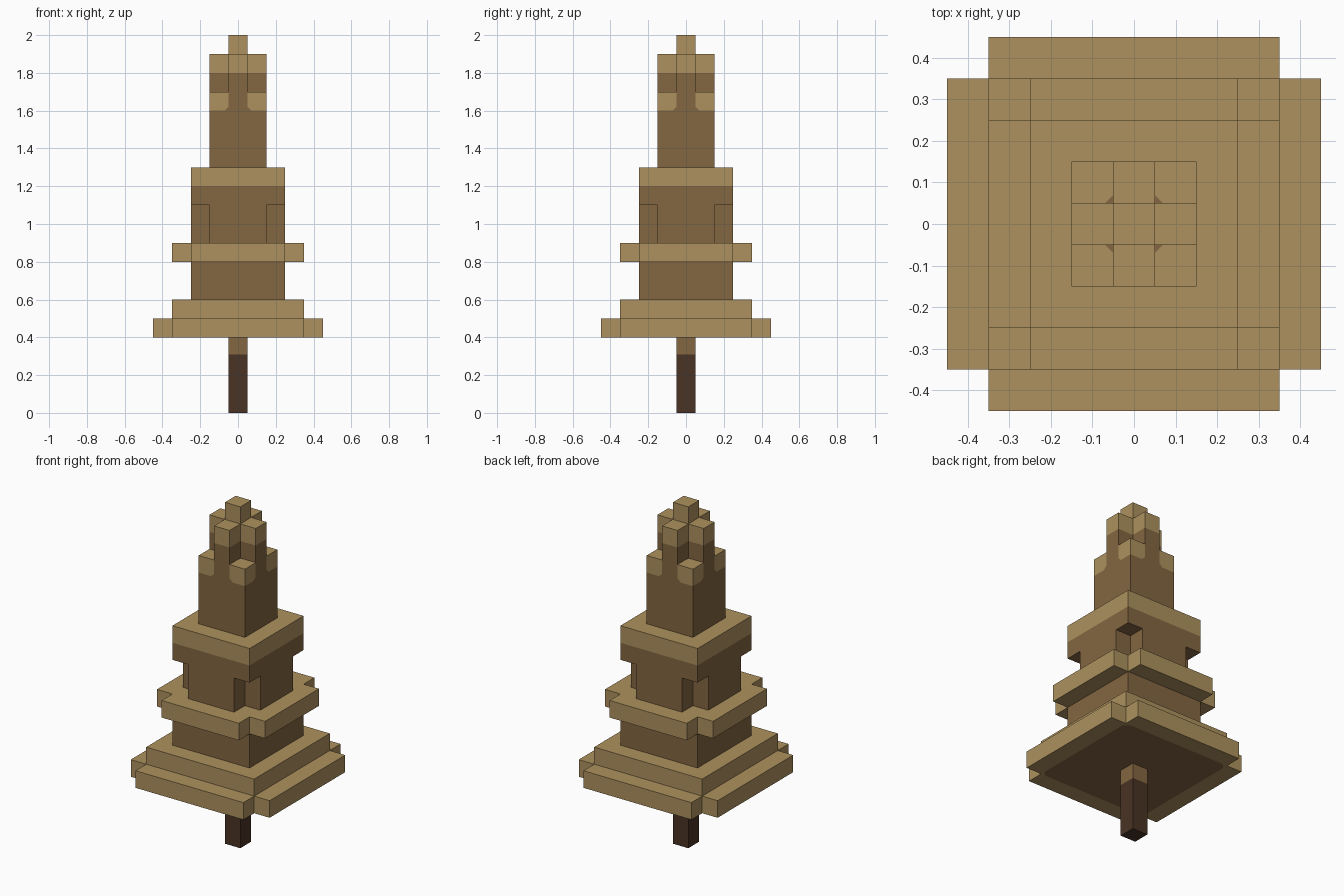
import bpy, bmesh
from mathutils import Vector

cube = bpy.data.objects.get("Cube")
if cube:
    bpy.data.objects.remove(cube, do_unlink=True)


def material(name, rgb):
    m = bpy.data.materials.new(name)
    m.use_nodes = True
    color = (*rgb, 1)
    m.diffuse_color = color
    m.node_tree.nodes["Principled BSDF"].inputs["Base Color"].default_value = color
    return m


tan = material("tan", (0.418, 0.283, 0.112))
brown = material("brown", (0.231, 0.133, 0.054))
dark = material("dark_brown", (0.067, 0.033, 0.018))


def square(h, cx=0, cy=0):
    return [(cx - h, cy - h), (cx + h, cy - h), (cx + h, cy + h), (cx - h, cy + h)]


def cross(h, notch=0.1):
    # Square outline with a square notch cut out of each corner
    i = h - notch
    quarter = [(h, -i), (h, i), (i, i)]
    points = []
    for _ in range(4):
        points += quarter
        quarter = [(-y, x) for x, y in quarter]
    return points


def prism(name, outline, z0, z1, *mats, cuts=(), rule=None, only_bottom=False):
    # Extruded outline; cuts are (point, normal) planes that divide its faces
    bm = bmesh.new()
    base = bm.faces.new([bm.verts.new((x, y, z0)) for x, y in outline])
    top = bmesh.ops.extrude_face_region(bm, geom=[base], use_keep_orig=True)["geom"]
    bmesh.ops.translate(bm, vec=(0, 0, z1 - z0),
                        verts=[v for v in top if isinstance(v, bmesh.types.BMVert)])
    bmesh.ops.recalc_face_normals(bm, faces=bm.faces)
    for point, normal in cuts:
        faces = [f for f in bm.faces
                 if not only_bottom or all(v.co.z < z0 + 0.001 for v in f.verts)]
        edges = {e for f in faces for e in f.edges}
        verts = {v for f in faces for v in f.verts}
        bmesh.ops.bisect_plane(bm, geom=[*faces, *edges, *verts], dist=1e-5,
                               plane_co=point, plane_no=Vector(normal).normalized())
    if rule:
        for f in bm.faces:
            f.material_index = int(rule(f))
    mesh = bpy.data.meshes.new(name)
    bm.to_mesh(mesh)
    bm.free()
    for m in mats:
        mesh.materials.append(m)
    obj = bpy.data.objects.new(name, mesh)
    bpy.context.collection.objects.link(obj)


# Stem
prism("stem_lower", square(0.05), 0, 0.31, dark)
prism("stem_upper", square(0.05), 0.31, 0.4, brown)

# Base tier, with a brown underside patch whose corners are clipped
signs = (-1, 1)
R, CLIP = 0.35, 0.67
cuts = [((s * R, 0, 0), (1, 0, 0)) for s in signs]
cuts += [((0, s * R, 0), (0, 1, 0)) for s in signs]
cuts += [((a * CLIP, 0, 0), (a, b, 0)) for a in signs for b in signs]


def underside_patch(f):
    c = f.calc_center_median()
    return (f.normal.z < -0.9 and max(abs(c.x), abs(c.y)) < R
            and abs(c.x) + abs(c.y) < CLIP)


prism("base_tier", cross(0.45), 0.4, 0.5, tan, brown,
      cuts=cuts, rule=underside_patch, only_bottom=True)
prism("base_step", square(0.35), 0.5, 0.6, tan)

# Middle body
prism("lower_body", square(0.25), 0.6, 0.8, brown)
prism("middle_ledge", cross(0.35), 0.8, 0.9, tan)
prism("notched_body", cross(0.25), 0.9, 1.1, brown)
prism("upper_body", square(0.25), 1.1, 1.2, brown)
prism("upper_ledge", square(0.25), 1.2, 1.3, tan)

# Tower
prism("tower", square(0.15), 1.3, 1.6, brown)

# Corner caps, brown where the inner lower corner is clipped
for sx in signs:
    for sy in signs:
        normal = Vector((sx, sy, 1))
        point = Vector((0, 0, 1.82))
        side = ("left" if sx > 0 else "right") + ("_back" if sy > 0 else "_front")
        prism("corner_cap_" + side, square(0.05, sx * 0.1, sy * 0.1), 1.6, 1.7, tan, brown,
              cuts=[(point, normal)],
              rule=lambda f: (f.calc_center_median() - point).dot(normal) < 0)

# Side pinnacles
for side, x, y in (("left", 1, 0), ("right", -1, 0), ("front", 0, -1), ("back", 0, 1)):
    outline = square(0.05, x * 0.1, y * 0.1)
    prism("pinnacle_" + side, outline, 1.6, 1.8, brown)
    prism("pinnacle_cap_" + side, outline, 1.8, 1.9, tan)

# Central spire
prism("spire", square(0.05), 1.6, 1.9, brown)
prism("spire_cap", square(0.05), 1.9, 2.0, tan)
